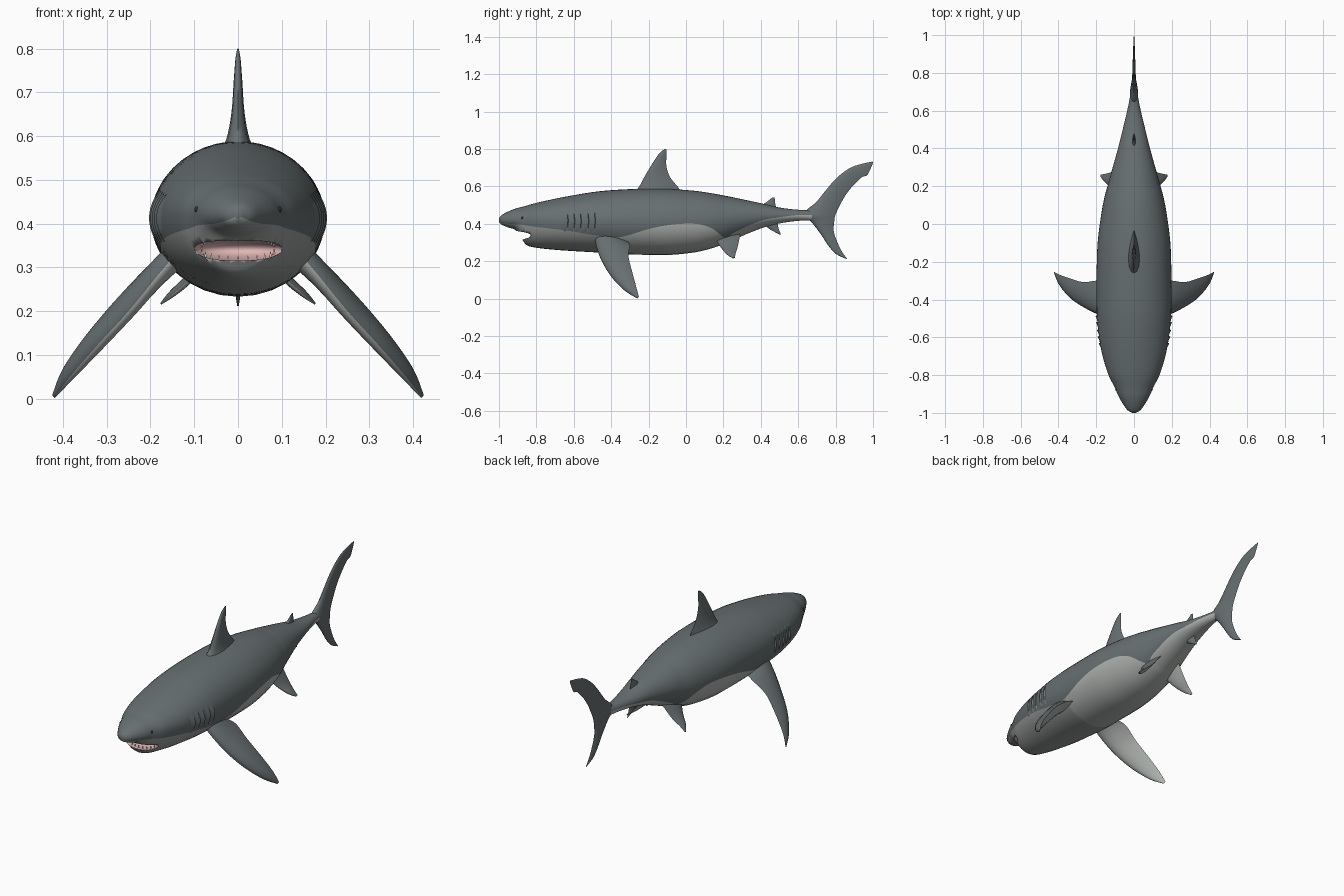
import bpy, bmesh, math
from mathutils import Vector

if "Cube" in bpy.data.objects:
    bpy.data.objects.remove(bpy.data.objects["Cube"])


def mat(name, *rgb):
    m = bpy.data.materials.new(name)
    m.diffuse_color = (*rgb, 1)
    m.use_nodes = True
    m.node_tree.nodes["Principled BSDF"].inputs["Base Color"].default_value = m.diffuse_color
    return m


BACK = mat("slate grey", 0.135, 0.16, 0.167)
BELLY = mat("pale grey", 0.42, 0.445, 0.425)
THROAT = mat("throat grey", 0.31, 0.33, 0.32)
MOUTH = mat("gum pink", 0.74, 0.47, 0.46)
DARK = mat("near black", 0.03, 0.035, 0.038)
TOOTH = mat("ivory", 0.72, 0.66, 0.61)
SKIN = [BACK, BELLY, THROAT, MOUTH]


def smooth_rows(rows, n):
    """Catmull-Rom resampling of rows of numbers."""
    out = []
    for i in range(len(rows) - 1):
        a, b, c, d = (rows[max(i - 1, 0)], rows[i], rows[i + 1], rows[min(i + 2, len(rows) - 1)])
        for k in range(n):
            t = k / n
            out.append([q + 0.5 * t * (r - p + t * (2 * p - 5 * q + 4 * r - s + t * (3 * (q - r) + s - p)))
                        for p, q, r, s in zip(a, b, c, d)])
    return out + [list(rows[-1])]


def finish(name, bm, mats, angle=50):
    bmesh.ops.recalc_face_normals(bm, faces=bm.faces)
    me = bpy.data.meshes.new(name)
    bm.to_mesh(me)
    bm.free()
    for m in mats:
        me.materials.append(m)
    ob = bpy.data.objects.new(name, me)
    bpy.context.collection.objects.link(ob)
    bpy.ops.object.select_all(action='DESELECT')
    ob.select_set(True)
    bpy.context.view_layer.objects.active = ob
    bpy.ops.object.shade_smooth_by_angle(angle=math.radians(angle))
    return ob


def loft(rings, rule):
    """Closed skin over equal rings; rule(ring, side) gives the material index."""
    bm = bmesh.new()
    vs = [[bm.verts.new(p) for p in r] for r in rings]
    n = len(vs[0])
    for i in range(len(vs) - 1):
        for j in range(n):
            f = bm.faces.new((vs[i][j], vs[i][(j + 1) % n], vs[i + 1][(j + 1) % n], vs[i + 1][j]))
            f.material_index = rule(i, j)
    bm.faces.new(vs[0])
    bm.faces.new(vs[-1])
    return bm


# Body stations: y, half width, top, bottom, widest height, colour line height
BODY = [
    (-1.0, .008, .43, .41, .42, .415), (-.985, .035, .447, .395, .42, .406),
    (-.95, .060, .466, .38, .42, .40), (-.91, .083, .482, .365, .42, .398),
    (-.875, .098, .491, .315, .42, .395), (-.85, .110, .498, .285, .42, .39),
    (-.80, .135, .512, .272, .42, .383), (-.70, .166, .534, .261, .415, .372),
    (-.60, .185, .553, .254, .41, .358), (-.48, .197, .572, .247, .41, .338),
    (-.35, .199, .583, .238, .41, .33), (-.20, .197, .588, .234, .41, .372),
    (-.08, .191, .586, .234, .41, .395), (.05, .174, .576, .248, .41, .40),
    (.14, .157, .563, .270, .415, .375), (.21, .138, .550, .295, .42, .325),
    (.26, .124, .540, .318, .43, .355), (.40, .085, .51, .375, .44, .417),
    (.50, .06, .487, .402, .443, .435), (.60, .036, .475, .416, .445, .447),
    (.68, .02, .472, .418, .445, .447)]
rows = smooth_rows(BODY, 5)


def skin_point(row, t, off=0.0):
    y, w, top, bot, zc, _ = row
    h = zc - bot if math.cos(t) > 0 else top - zc
    return Vector(((w + off) * math.sin(t), y, zc - (h + off) * math.cos(t)))


LOW, HIGH = 7, 13
rings = []
for r in rows:
    h = r[4] - r[3] if r[5] < r[4] else r[2] - r[4]
    tb = math.acos(max(-.6, min(0.97, (r[4] - r[5]) / h)))
    ts = [tb * i / LOW for i in range(LOW)] + [tb + (math.pi - tb) * i / HIGH for i in range(HIGH + 1)]
    half = [skin_point(r, t) for t in ts]
    rings.append(half + [Vector((-p.x, p.y, p.z)) for p in half[-2:0:-1]])
N = len(rings[0])


def body_rule(i, j):
    if LOW <= j < N - LOW:
        return 0
    return 2 if rows[i][0] < -.36 else 1


body = finish("body", loft(rings, body_rule), SKIN)

# Mouth opening carved from the head
MC, MR = Vector((0, -.85, .341)), Vector((.102, .09, .027))
bm = bmesh.new()
bmesh.ops.create_uvsphere(bm, u_segments=36, v_segments=18, radius=1)
for v in bm.verts:
    v.co = Vector(a * b for a, b in zip(v.co, MR)) + MC
for f in bm.faces:
    f.material_index = 3
cutter = finish("mouth_cutter", bm, SKIN)
cutter.hide_render = True
cutter.hide_viewport = True
cut = body.modifiers.new("mouth", 'BOOLEAN')
cut.operation, cut.solver, cut.object = 'DIFFERENCE', 'EXACT', cutter

# Teeth rows
bm = bmesh.new()
for side, depth, size, count in ((1, .075, .010, 15), (-1, .055, .014, 11)):
    for k in range(count):
        a = math.radians(-78 + 156 * k / (count - 1))
        x, y = .084 * math.sin(a), -.80 - depth * math.cos(a)
        z = MC.z + side * MR.z * math.sqrt(max(0, 1 - (x / MR.x) ** 2 - ((y - MC.y) / MR.y) ** 2))
        base = [bm.verts.new((x + .005 * math.cos(b), y + .004 * math.sin(b), z + side * .004))
                for b in (0.8, 2.4, 3.9, 5.5)]
        tip = bm.verts.new((x, y, z - side * size))
        bm.faces.new(base)
        for q in range(4):
            bm.faces.new((base[q], base[(q + 1) % 4], tip))
finish("teeth", bm, [TOOTH], 20)


def row_at(y):
    i = max(k for k in range(len(rows) - 1) if rows[k][0] <= y)
    f = (y - rows[i][0]) / (rows[i + 1][0] - rows[i][0])
    return [a + f * (b - a) for a, b in zip(rows[i], rows[i + 1])]


# Gill flaps: a raised lip with a step behind it, paler low down
bm = bmesh.new()
for sx in (1, -1):
    for y0 in (-.64, -.605, -.57, -.53, -.495):
        grid = []
        for k in range(9):
            t = 1.22 + .78 * k / 8
            lift = .007 * math.sin(math.pi * k / 8)
            bow = .008 * math.sin(math.pi * k / 8)
            pts = [skin_point(row_at(y0 + dy + bow), t, o)
                   for dy, o in ((-.024, -.001), (0, lift), (.003, .001))]
            grid.append([bm.verts.new((p.x * sx, p.y, p.z)) for p in pts])
        for k, (a, b) in enumerate(zip(grid, grid[1:])):
            for c in (0, 1):
                quad = (a[c], a[c + 1], b[c + 1], b[c])
                f = bm.faces.new(quad if sx > 0 else quad[::-1])
                f.material_index = 1 if c and k < 5 else 0
finish("gills", bm, [BACK, THROAT], 40)

# Eyes
for sx, nm in ((1, "eye_right"), (-1, "eye_left")):
    p = skin_point(row_at(-.875), 1.74)
    bm = bmesh.new()
    bmesh.ops.create_uvsphere(bm, u_segments=16, v_segments=10, radius=.008)
    bmesh.ops.translate(bm, verts=bm.verts, vec=(sx * (p.x - .005), p.y, p.z))
    finish(nm, bm, [DARK])


def fin(name, stations, normal, under=0, sx=1):
    """Lens-section fin; each station is leading xyz, trailing xyz, half thickness."""
    nrm, sections = Vector(normal).normalized(), []
    S = 8
    for r in smooth_rows(stations, 4):
        le, te, th = Vector(r[:3]), Vector(r[3:6]), r[6]
        ring = []
        for k in range(2 * S):
            u = k if k <= S else 2 * S - k
            s = .5 - .5 * math.cos(math.pi * u / S)
            d = 2.6 * th * math.sqrt(s) * (1 - s) * (1 if k <= S else -1)
            p = le.lerp(te, s) + nrm * d
            ring.append((p.x * sx, p.y, p.z))
        sections.append(ring)
    finish(name, loft(sections, lambda i, j: under if j >= S else 0), [BACK, BELLY], 60)


def flat(rows5):
    return [(0, a, b, 0, c, d, t) for a, b, c, d, t in rows5]


# Centre-line fins: leading y z, trailing y z, half thickness
fin("dorsal_fin", flat([(-.29, .56, -.03, .57, .045), (-.255, .592, -.04, .593, .027),
                        (-.22, .655, -.085, .65, .015), (-.175, .73, -.105, .71, .010),
                        (-.14, .78, -.104, .765, .006), (-.112, .80, -.103, .797, .002)]), (1, 0, 0))
fin("second_dorsal_fin", flat([(.39, .49, .485, .48, .012), (.425, .513, .478, .503, .007),
                               (.462, .541, .474, .539, .002)]), (1, 0, 0))
fin("anal_fin", flat([(.41, .40, .49, .41, .012), (.45, .37, .494, .378, .007),
                      (.498, .344, .508, .343, .002)]), (1, 0, 0))
fin("tail_fin", flat([(.855, .213, .863, .211, .002), (.80, .24, .835, .25, .006),
                      (.76, .285, .81, .30, .008), (.72, .345, .79, .36, .011),
                      (.67, .41, .793, .415, .017), (.63, .443, .797, .44, .022),
                      (.65, .478, .805, .462, .018), (.695, .515, .822, .497, .013),
                      (.74, .57, .848, .545, .01), (.80, .64, .885, .595, .008),
                      (.87, .695, .938, .648, .006), (.93, .718, .97, .662, .004),
                      (.998, .733, 1.0, .725, .001)]), (1, 0, 0))

# Paired fins
PECTORAL = [(.13, -.49, .345, .15, -.31, .305, .03), (.185, -.48, .28, .20, -.30, .283, .027),
            (.25, -.45, .20, .268, -.308, .228, .025), (.325, -.40, .118, .34, -.288, .145, .022),
            (.387, -.33, .046, .396, -.268, .07, .014), (.420, -.262, .002, .424, -.252, .01, .003)]
PELVIC = [(.07, .145, .335, .06, .29, .345, .016), (.11, .185, .275, .108, .278, .283, .011),
          (.15, .217, .238, .15, .266, .244, .008), (.176, .25, .216, .176, .262, .219, .002)]
for sx, side in ((1, "right"), (-1, "left")):
    fin("pectoral_fin_" + side, PECTORAL, (.75, 0, .65), 1, sx)
    fin("pelvic_fin_" + side, PELVIC, (.7, 0, .7), 1, sx)
